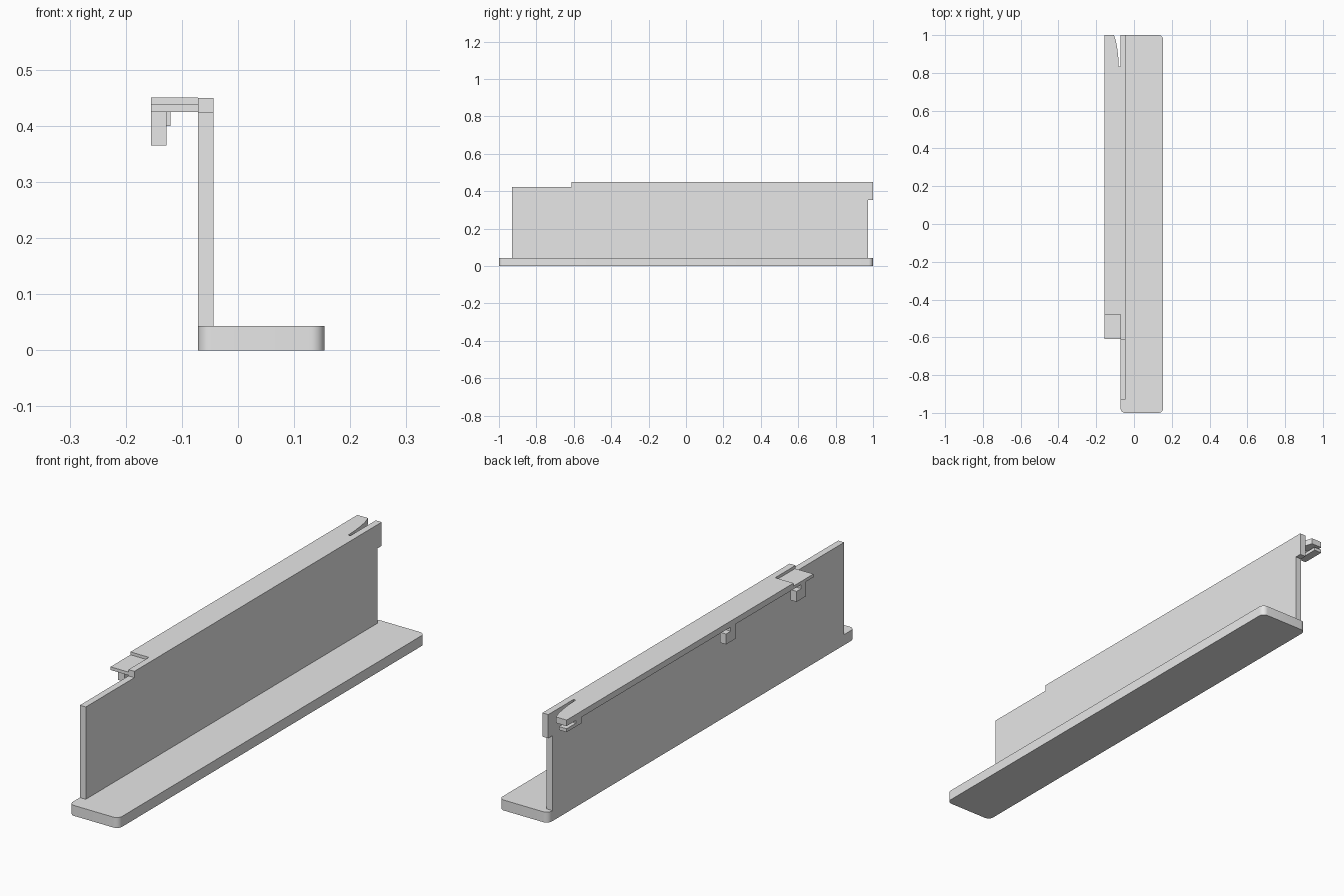
import bpy, bmesh, math
from mathutils import Vector

if "Cube" in bpy.data.objects:
    bpy.data.objects.remove(bpy.data.objects["Cube"])

grey = bpy.data.materials.new("light_grey")
grey.diffuse_color = (0.8, 0.8, 0.8, 1)
grey.use_nodes = True
grey.node_tree.nodes["Principled BSDF"].inputs["Base Color"].default_value = grey.diffuse_color


def prism(name, points, sweep):
    """Extrude a flat outline of 3D points along a vector."""
    bm = bmesh.new()
    face = bm.faces.new([bm.verts.new(p) for p in points])
    new = bmesh.ops.extrude_face_region(bm, geom=[face])["geom"]
    bmesh.ops.translate(bm, vec=Vector(sweep),
                        verts=[v for v in new if isinstance(v, bmesh.types.BMVert)])
    bmesh.ops.recalc_face_normals(bm, faces=bm.faces)
    mesh = bpy.data.meshes.new(name)
    bm.to_mesh(mesh)
    bm.free()
    mesh.materials.append(grey)
    obj = bpy.data.objects.new(name, mesh)
    bpy.context.collection.objects.link(obj)
    return obj


def plan(name, outline, z0, z1):
    return prism(name, [(x, y, z0) for x, y in outline], (0, 0, z1 - z0))


def box(name, x0, x1, y0, y1, z0, z1):
    return plan(name, [(x0, y0), (x1, y0), (x1, y1), (x0, y1)], z0, z1)


# Base plate with rounded corners
X0, X1, R = -0.071, 0.154, 0.024
outline = []
for i, (cx, cy) in enumerate([(X1 - R, 1 - R), (X0 + R, 1 - R),
                              (X0 + R, R - 1), (X1 - R, R - 1)]):
    for k in range(9):
        a = math.radians(90 * i + 90 * k / 8)
        outline.append((cx + R * math.cos(a), cy + R * math.sin(a)))
base = plan("base_plate", outline, 0, 0.043)
bpy.context.view_layer.objects.active = base
base.select_set(True)
bpy.ops.object.shade_smooth_by_angle(angle=math.radians(30))
base.select_set(False)

# Upright wall with a lowered front top and an overhanging rear top corner
wall = [(-0.93, 0.043), (0.972, 0.043), (0.972, 0.352), (1, 0.352),
        (1, 0.45), (-0.613, 0.45), (-0.613, 0.424), (-0.93, 0.424)]
prism("upright_wall", [(-0.071, y, z) for y, z in wall], (0.027, 0, 0))

# Top flange with a curved slot at the rear, and a thinner front tab
slot = [(-0.071, 0.835), (-0.081, 0.835), (-0.083, 0.88),
        (-0.088, 0.925), (-0.095, 0.965), (-0.106, 1.0)]
plan("top_flange", [(-0.155, -0.48), (-0.071, -0.48)] + slot + [(-0.155, 1.0)],
     0.425, 0.45)
box("front_tab", -0.155, -0.071, -0.61, -0.48, 0.425, 0.438)


# Hooks under the flange: a forward post with a lip reaching backwards
def hook(name, x1, y0, ym, y1, z0, z1):
    side = [(y0, z0), (y1, z0), (y1, z1), (ym, z1), (ym, 0.425), (y0, 0.425)]
    prism(name, [(-0.155, y, z) for y, z in side], (x1 + 0.155, 0, 0))


hook("middle_hook", -0.127, -0.10, -0.07, -0.04, 0.365, 0.408)
hook("front_hook", -0.127, -0.56, -0.53, -0.50, 0.365, 0.408)
hook("rear_hook", -0.12, 0.90, 0.94, 1.0, 0.40, 0.414)
